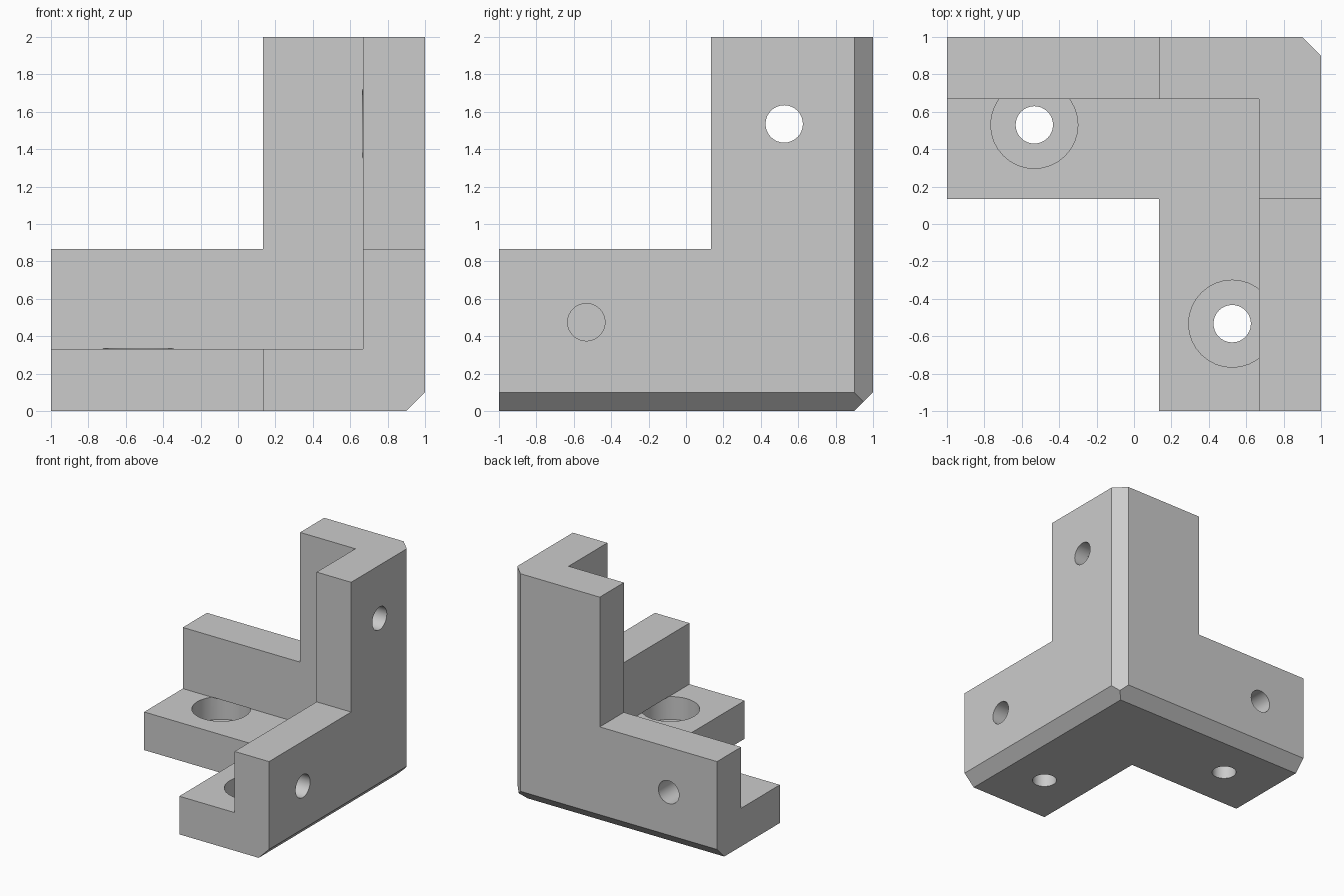
import bpy, bmesh, math
from mathutils import Vector

old = bpy.data.objects.get("Cube")
if old:
    bpy.data.objects.remove(old, do_unlink=True)

WALL = 0.333      # wall thickness
WIDTH = 0.867     # width of each arm
CHAMFER = 0.1
HOLE_R, BORE_R, BORE_DEPTH = 0.1, 0.233, 0.2
FAR = 3.0         # reach of cutters outside the body

grey = bpy.data.materials.new("plain grey")
grey.use_nodes = True
colour = (0.6, 0.6, 0.6, 1)
grey.diffuse_color = colour
grey.node_tree.nodes["Principled BSDF"].inputs["Base Color"].default_value = colour


def new_object(name, bm):
    mesh = bpy.data.meshes.new(name)
    bmesh.ops.recalc_face_normals(bm, faces=bm.faces)
    bm.to_mesh(mesh)
    bm.free()
    mesh.materials.append(grey)
    obj = bpy.data.objects.new(name, mesh)
    bpy.context.collection.objects.link(obj)
    return obj


def box(low, high):
    bm = bmesh.new()
    bmesh.ops.create_cube(bm, size=1)
    low, high = Vector(low), Vector(high)
    for v in bm.verts:
        v.co = (low + high) / 2 + v.co * (high - low)
    return bm


def rod(axis, centre, radius, start, end):
    """Cylinder along an axis (0, 1, 2); centre gives the other two coordinates."""
    bm = bmesh.new()
    bmesh.ops.create_cone(bm, cap_ends=True, segments=32,
                          radius1=radius, radius2=radius, depth=end - start)
    others = [i for i in range(3) if i != axis]
    for v in bm.verts:
        x, y, z = v.co
        v.co[axis] = z + (start + end) / 2
        v.co[others[0]] = x + centre[0]
        v.co[others[1]] = y + centre[1]
    return bm


def subtract(body, bm):
    cutter = new_object("cutter", bm)
    cutter.hide_render = True
    mod = body.modifiers.new("cut", 'BOOLEAN')
    mod.operation, mod.solver, mod.object = 'DIFFERENCE', 'EXACT', cutter
    bpy.context.view_layer.objects.active = body
    bpy.ops.object.modifier_apply(modifier=mod.name)
    bpy.data.objects.remove(cutter, do_unlink=True)


# Solid block with the three outer edges planed off
bm = box((-1, -1, 0), (1, 1, 2))
corner = Vector((1, 1, 0))
for normal in ((1, 1, 0), (1, 0, -1), (0, 1, -1)):
    normal = Vector(normal)
    point = corner - normal * CHAMFER / 2
    geom = bm.verts[:] + bm.edges[:] + bm.faces[:]
    cut = bmesh.ops.bisect_plane(bm, geom=geom, plane_co=point,
                                 plane_no=normal, clear_outer=True)
    edges = [e for e in cut["geom_cut"] if isinstance(e, bmesh.types.BMEdge)]
    bmesh.ops.holes_fill(bm, edges=edges, sides=0)
bracket = new_object("corner_bracket", bm)

# Inner cavity, then the space between each pair of arms
inner, arm = 1 - WALL, 1 - WIDTH
subtract(bracket, box((-FAR, -FAR, WALL), (inner, inner, FAR)))
subtract(bracket, box((-FAR, -FAR, -FAR), (arm, arm, FAR)))
subtract(bracket, box((-FAR, -FAR, WIDTH), (arm, FAR, FAR)))
subtract(bracket, box((-FAR, -FAR, WIDTH), (FAR, arm, FAR)))

# Counterbored screw holes: two in each wall
wall_holes = [(-0.533, 0.475), (0.525, 1.535)]
floor_holes = [(-0.533, 0.53), (0.525, -0.533)]
for axis, holes in ((0, wall_holes), (1, wall_holes), (2, floor_holes)):
    if axis == 2:
        bore = (WALL - BORE_DEPTH, WALL + 0.001)
        through = (-0.2, WALL - 0.05)
    else:
        bore = (inner - 0.001, inner + BORE_DEPTH)
        through = (inner + 0.05, 1.2)
    for centre in holes:
        subtract(bracket, rod(axis, centre, BORE_R, *bore))
        subtract(bracket, rod(axis, centre, HOLE_R, *through))

# Smooth hole walls, crisp edges elsewhere
bpy.ops.object.select_all(action='DESELECT')
bracket.select_set(True)
bpy.context.view_layer.objects.active = bracket
bpy.ops.object.shade_smooth_by_angle(angle=math.radians(25))
